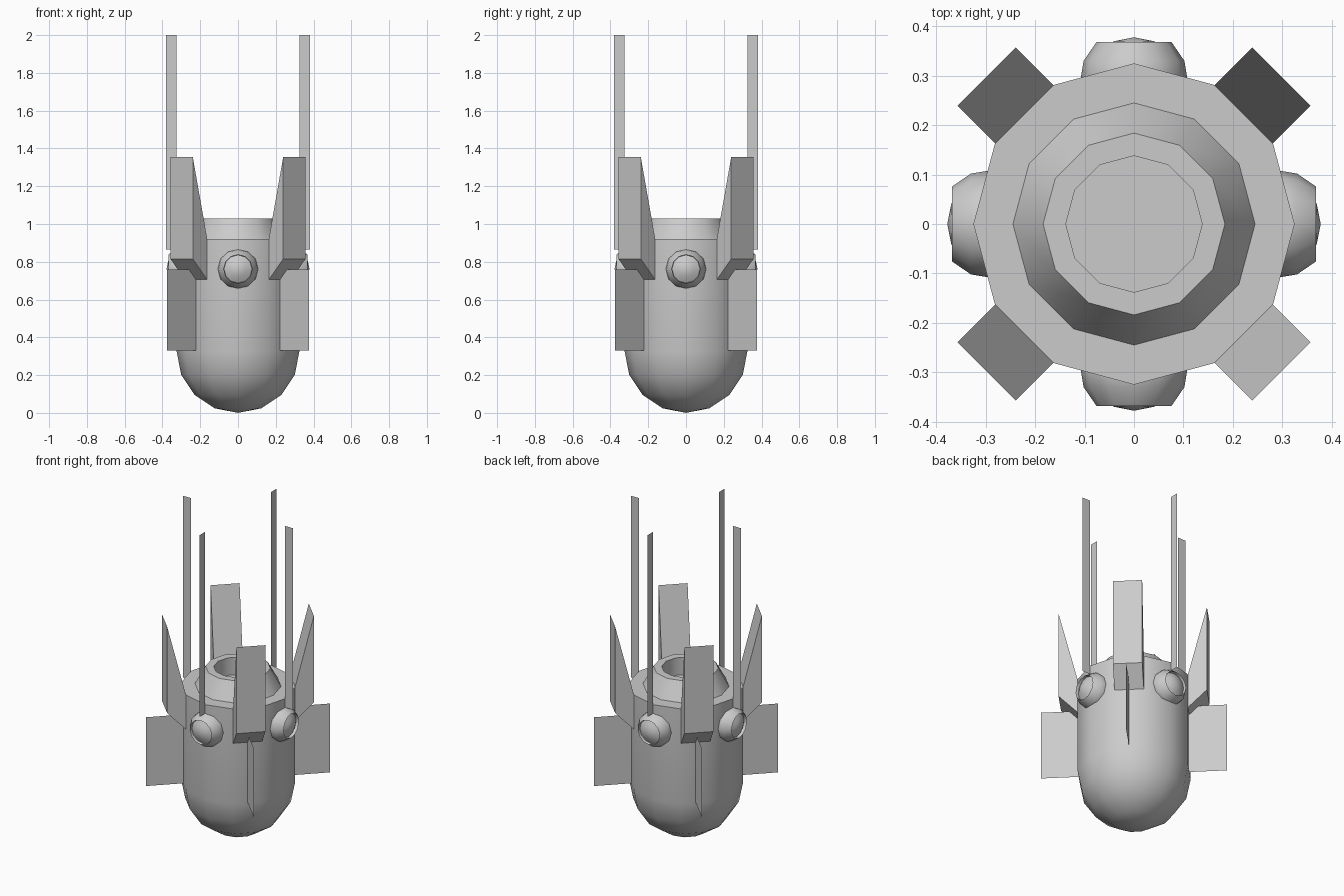
import bpy, bmesh
from math import sin, cos, pi, radians
from mathutils import Matrix

if "Cube" in bpy.data.objects:
    bpy.data.objects.remove(bpy.data.objects["Cube"])

SIDES = 12


def make_object(name, bm, matrix=Matrix(), smooth=False):
    bmesh.ops.transform(bm, matrix=matrix, verts=bm.verts)
    mesh = bpy.data.meshes.new(name)
    bm.to_mesh(mesh)
    bm.free()
    obj = bpy.data.objects.new(name, mesh)
    bpy.context.collection.objects.link(obj)
    if smooth:
        bpy.ops.object.select_all(action='DESELECT')
        obj.select_set(True)
        bpy.context.view_layer.objects.active = obj
        bpy.ops.object.shade_smooth_by_angle(angle=radians(40))
    return obj


def lathe(name, profile, matrix=Matrix()):
    """Spin (radius, height) points around z."""
    bm = bmesh.new()
    rings = []
    for r, z in profile:
        if r == 0:
            rings.append([bm.verts.new((0, 0, z))] * SIDES)
        else:
            rings.append([bm.verts.new((r * cos(2 * pi * i / SIDES), r * sin(2 * pi * i / SIDES), z))
                          for i in range(SIDES)])
    for a, b in zip(rings, rings[1:]):
        for i in range(SIDES):
            j = (i + 1) % SIDES
            corners = list(dict.fromkeys((a[i], a[j], b[j], b[i])))
            bm.faces.new(corners)
    bmesh.ops.recalc_face_normals(bm, faces=bm.faces)
    return make_object(name, bm, matrix, True)


def plate(name, profile, width, matrix):
    """Radial (r, z) outline, optionally thickened to a given width."""
    bm = bmesh.new()
    face = bm.faces.new([bm.verts.new((r, -width / 2, z)) for r, z in profile])
    if width:
        out = bmesh.ops.extrude_face_region(bm, geom=[face], use_keep_orig=True)
        verts = [v for v in out['geom'] if isinstance(v, bmesh.types.BMVert)]
        bmesh.ops.translate(bm, vec=(0, width, 0), verts=verts)
        bmesh.ops.recalc_face_normals(bm, faces=bm.faces)
    return make_object(name, bm, matrix)


# Capsule hull: hemisphere bottom, straight wall, flat shoulder
R = 0.325
dome = [(R * sin(k * pi / 8), R - R * cos(k * pi / 8)) for k in range(5)]
lathe("hull", dome + [(R, 0.92), (0, 0.92)])

# Raised collar with an open mouth
lathe("collar", [(0.245, 0.92), (0.184, 1.03), (0.138, 1.03), (0.138, 0.921), (0, 0.921)])

for i in range(4):
    straight = Matrix.Rotation(i * pi / 2, 4, 'Z')
    diagonal = Matrix.Rotation(i * pi / 2 + pi / 4, 4, 'Z')

    # Round side lamp with a recessed domed lens
    outward = straight @ Matrix.Translation((0, 0, 0.762)) @ Matrix.Rotation(pi / 2, 4, 'Y')
    lathe("lamp_housing", [(0.105, 0.27), (0.107, 0.30), (0.102, 0.33), (0.076, 0.368), (0.074, 0.35)], outward)
    lathe("lamp_lens", [(0.074, 0.35), (0.04, 0.37), (0, 0.378)], outward)

    # Thin antenna strip above each lamp
    plate("antenna", [(0.325, 0.865), (0.38, 0.865), (0.38, 2.0), (0.325, 2.0)], 0, straight)

    # Thick wedge fin and thin lower blade on the diagonals
    plate("wedge_fin", [(0.314, 0.705), (0.422, 0.815), (0.422, 1.355), (0.314, 0.92)], 0.167, diagonal)
    plate("lower_blade", [(0.31, 0.33), (0.53, 0.33), (0.53, 0.76), (0.31, 0.76)], 0, diagonal)
